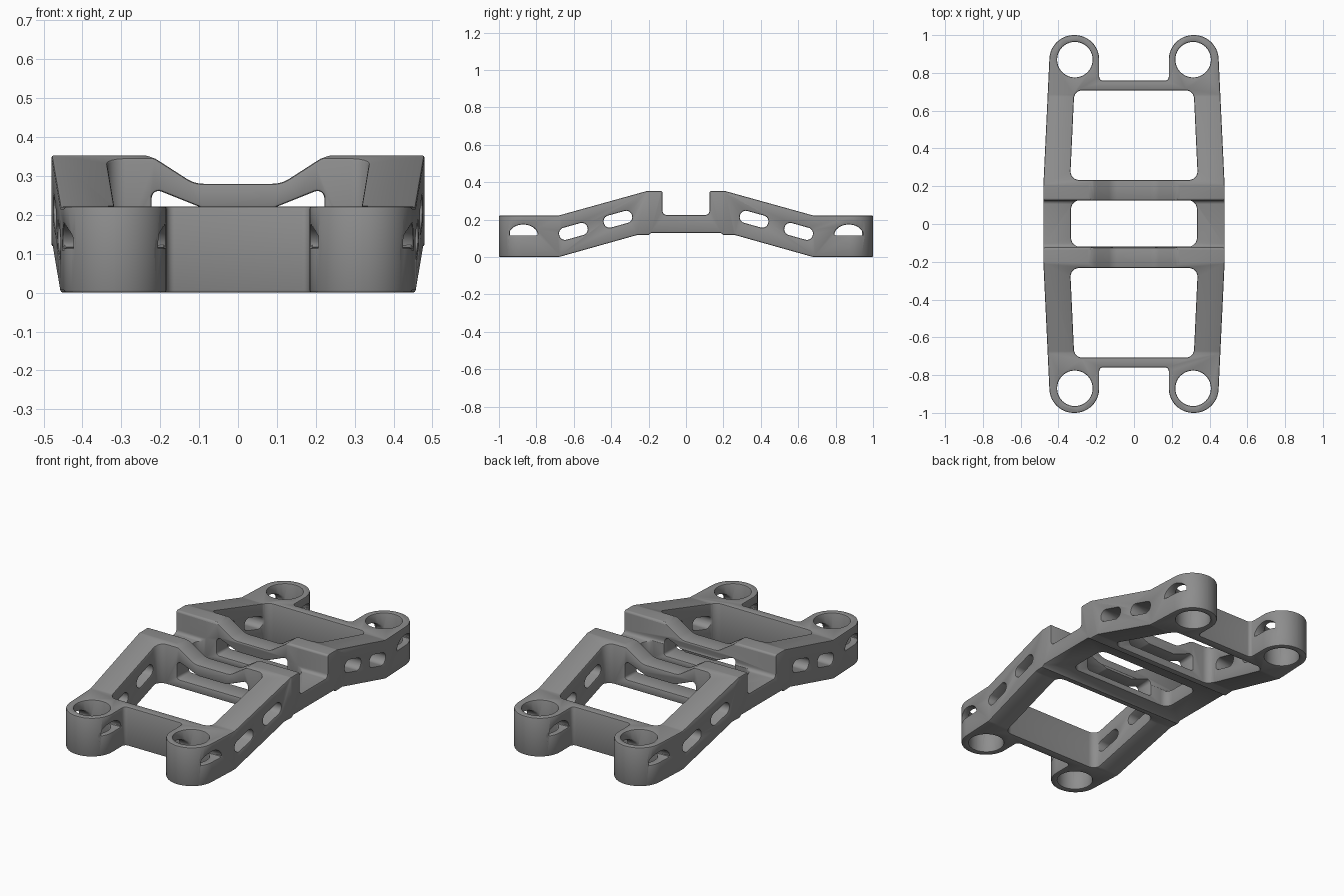
import bpy, bmesh
from math import pi, sin, cos, tan, atan2
from mathutils import Vector

if "Cube" in bpy.data.objects:
    bpy.data.objects.remove(bpy.data.objects["Cube"])


def rounded(pts, steps=6):
    """Round the corners of a closed outline of (a, b, radius) points."""
    out = []
    for i, (a, b, r) in enumerate(pts):
        p = Vector((a, b))
        if r == 0:
            out.append(p)
            continue
        u = (Vector(pts[i - 1][:2]) - p).normalized()
        v = (Vector(pts[(i + 1) % len(pts)][:2]) - p).normalized()
        half = u.angle(v) / 2
        c = p + (u + v).normalized() * (r / sin(half))
        t1, t2 = p + u * (r / tan(half)) - c, p + v * (r / tan(half)) - c
        a1 = atan2(t1.y, t1.x)
        d = (atan2(t2.y, t2.x) - a1 + pi) % (2 * pi) - pi
        n = steps * 2 if r > 0.1 else steps
        out += [c + Vector((cos(a1 + d * k / n), sin(a1 + d * k / n))) * r for k in range(n + 1)]
    return out


def prism(name, pts, axis, lo, hi):
    """Extrude a 2D outline along an axis; outline is (y,z), (x,z) or (x,y)."""
    place = {'X': lambda a, b, h: (h, a, b),
             'Y': lambda a, b, h: (a, h, b),
             'Z': lambda a, b, h: (a, b, h)}[axis]
    bm = bmesh.new()
    low = [bm.verts.new(place(p[0], p[1], lo)) for p in pts]
    top = [bm.verts.new(place(p[0], p[1], hi)) for p in pts]
    bm.faces.new(low)
    bm.faces.new(top)
    n = len(pts)
    for i in range(n):
        j = (i + 1) % n
        bm.faces.new((low[i], low[j], top[j], top[i]))
    bmesh.ops.recalc_face_normals(bm, faces=bm.faces)
    me = bpy.data.meshes.new(name)
    bm.to_mesh(me)
    bm.free()
    ob = bpy.data.objects.new(name, me)
    bpy.context.collection.objects.link(ob)
    return ob


def apply_all(ob):
    bpy.context.view_layer.objects.active = ob
    for m in list(ob.modifiers):
        bpy.ops.object.modifier_apply(modifier=m.name)


def combine(ob, tool, op='DIFFERENCE'):
    m = ob.modifiers.new("bool", 'BOOLEAN')
    m.operation, m.solver, m.object = op, 'EXACT', tool
    apply_all(ob)
    bpy.data.objects.remove(tool)


def mirrored(half):
    """Complete an outline that is symmetric in its first coordinate."""
    return half + [(-a, b, r) for a, b, r in reversed(half)]


# Side profile: low ends, raised crowns and a central saddle
profile = mirrored([(0.125, 0.225, 0.02), (0.125, 0.353, 0.012), (0.208, 0.353, 0.02),
                    (0.68, 0.222, 0.05), (1.1, 0.222, 0), (1.1, 0, 0), (0.68, 0, 0.05),
                    (0.26, 0.118, 0.03), (0.2, 0.118, 0), (0.185, 0.129, 0)])
frame = prism("frame", rounded(profile), 'X', -0.6, 0.6)

# Plan outline: tapered rails ending in four round bosses
quarter = [(0.48, 0.2, 0), (0.442, 1.0, 0.13), (0.184, 1.0, 0.13), (0.184, 0.759, 0.02)]
back = quarter + [(-x, y, r) for x, y, r in reversed(quarter)]
plan = back + [(-x, -y, r) for x, y, r in back]
combine(frame, prism("plan", rounded(plan), 'Z', -0.1, 0.5), 'INTERSECT')

# Centre window
combine(frame, prism("window", rounded(mirrored([(0.333, -0.12, 0.045), (0.333, 0.125, 0.045)])),
                     'Z', -0.1, 0.5))
# Dip in the top of the two cross walls
combine(frame, prism("dip", rounded(mirrored([(0.26, 0.5, 0), (0.26, 0.356, 0), (0.232, 0.3515, 0),
                                              (0.212, 0.344, 0), (0.196, 0.334, 0),
                                              (0.112, 0.28, 0.08)])), 'Y', -0.24, 0.24))
# Opening through the cross walls
combine(frame, prism("opening", rounded(mirrored([(0.222, 0.165, 0.015), (0.222, 0.27, 0.018),
                                                  (0.09, 0.217, 0.03)])), 'Y', -0.3, 0.3))

for s in (1, -1):
    # End windows
    win = mirrored([(0.338, 0.233 * s, 0.045), (0.316, 0.708 * s, 0.045)])
    combine(frame, prism("window", rounded(win), 'Z', -0.1, 0.5))
    # Slanted slots through the side rails
    for cy, cz in ((0.364, 0.202), (0.602, 0.137)):
        ca, sa = cos(0.272), -sin(0.272)
        slot = [(s * (cy + a * ca - b * sa), cz + a * sa + b * ca, 0.031)
                for a, b in ((-0.078, -0.033), (0.078, -0.033), (0.078, 0.033), (-0.078, 0.033))]
        combine(frame, prism("slot", rounded(slot), 'X', -0.6, 0.6))
    # Domed side holes through the bosses
    dome = [(s * (0.87 + 0.078 * cos(k * pi / 12)), 0.116 + 0.058 * sin(k * pi / 12))
            for k in range(13)]
    combine(frame, prism("dome", dome, 'X', -0.6, 0.6))
    # Boss bores
    for t in (1, -1):
        bore = [(t * 0.313 + 0.094 * cos(k * pi / 20), s * 0.87 + 0.094 * sin(k * pi / 20))
                for k in range(40)]
        combine(frame, prism("bore", bore, 'Z', -0.1, 0.5))

# Small softened edges, smooth shading and a dark grey colour
bev = frame.modifiers.new("edges", 'BEVEL')
bev.width, bev.segments = 0.007, 2
bev.limit_method, bev.angle_limit = 'ANGLE', 0.7
bev.use_clamp_overlap = False
apply_all(frame)
frame.select_set(True)
bpy.ops.object.shade_smooth_by_angle(angle=0.6)
mat = bpy.data.materials.new("dark_grey")
mat.diffuse_color = (0.27, 0.27, 0.27, 1)
mat.use_nodes = True
mat.node_tree.nodes["Principled BSDF"].inputs["Base Color"].default_value = mat.diffuse_color
frame.data.materials.clear()
frame.data.materials.append(mat)
